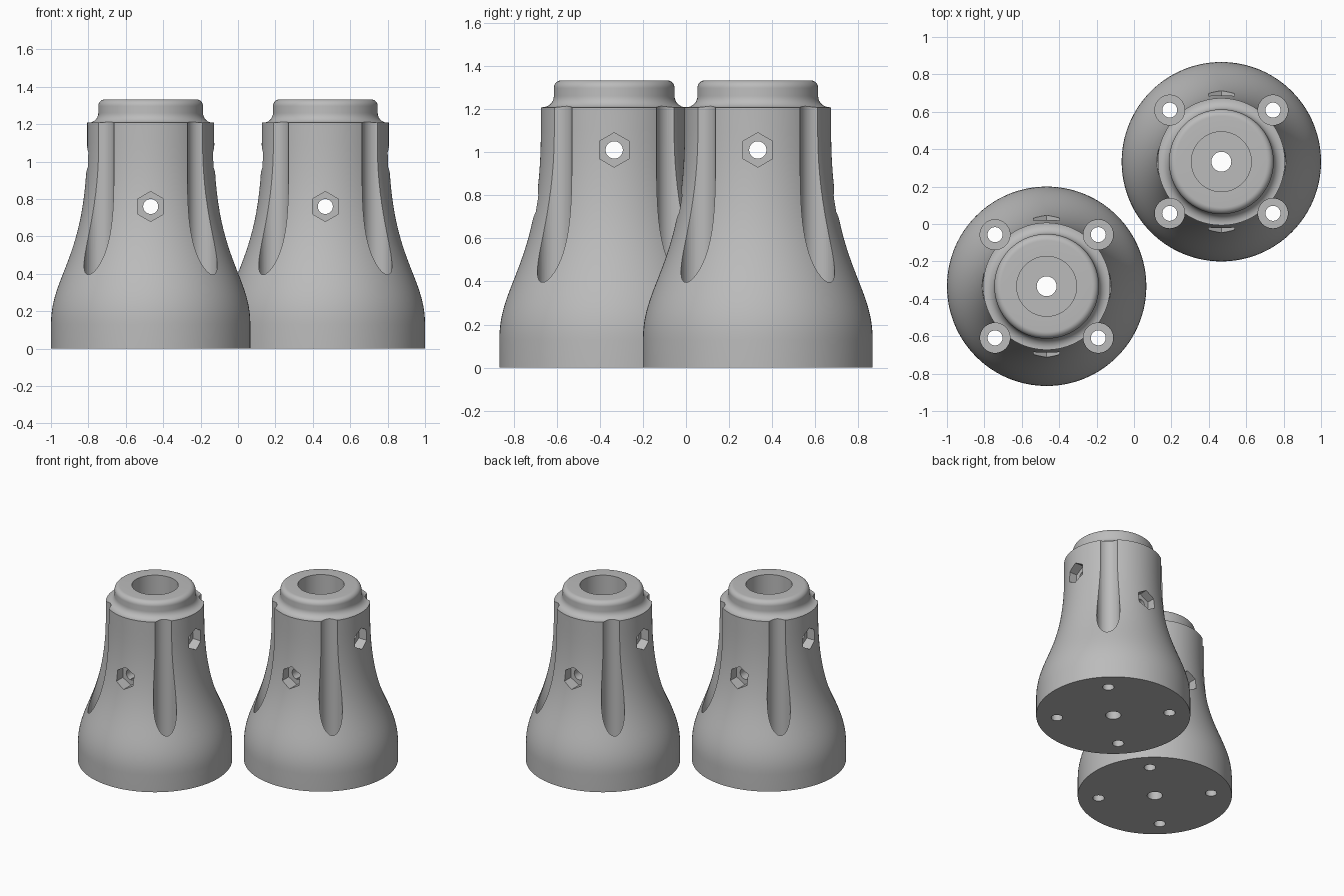
import bpy, bmesh, math
from mathutils import Matrix, Vector

if "Cube" in bpy.data.objects:
    bpy.data.objects.remove(bpy.data.objects["Cube"])

SIDES = 128
BASE_FLOOR = 0.133

grey = bpy.data.materials.new("light_grey")
grey.diffuse_color = (0.5, 0.5, 0.5, 1)
grey.use_nodes = True
grey.node_tree.nodes["Principled BSDF"].inputs["Base Color"].default_value = grey.diffuse_color


def arc(cx, cz, r, a0, a1, n=8):
    """Points on an arc of the profile, angles in degrees."""
    angles = [math.radians(a0 + (a1 - a0) * i / n) for i in range(n + 1)]
    return [(cx + r * math.cos(a), cz + r * math.sin(a)) for a in angles]


def flare(n=24):
    """S-curve from the wide foot to the narrow neck."""
    ctrl = [Vector(p) for p in ((0.533, 0.13), (0.533, 0.40), (0.34, 0.48), (0.34, 1.10))]
    pts = []
    for i in range(n + 1):
        t = i / n
        w = ((1 - t) ** 3, 3 * t * (1 - t) ** 2, 3 * t * t * (1 - t), t ** 3)
        pts.append(tuple(sum((c * k for c, k in zip(ctrl, w)), Vector((0, 0)))))
    return pts


def lathe(name, profile):
    """Revolve a closed (radius, z) profile into a ring-shaped solid."""
    bm = bmesh.new()
    rings = []
    for r, z in profile:
        rings.append([bm.verts.new((r * math.cos(2 * math.pi * i / SIDES),
                                    r * math.sin(2 * math.pi * i / SIDES), z))
                      for i in range(SIDES)])
    for a, b in zip(rings, rings[1:] + rings[:1]):
        for i in range(SIDES):
            j = (i + 1) % SIDES
            bm.faces.new((a[i], a[j], b[j], b[i]))
    bmesh.ops.recalc_face_normals(bm, faces=bm.faces)
    mesh = bpy.data.meshes.new(name)
    bm.to_mesh(mesh)
    bm.free()
    mesh.materials.append(grey)
    obj = bpy.data.objects.new(name, mesh)
    bpy.context.collection.objects.link(obj)
    return obj


def cut(target, radius, start, end, sides=48, spin=0.0):
    """Subtract a prism running between two points."""
    start, end = Vector(start), Vector(end)
    axis = end - start
    bm = bmesh.new()
    # frame keeps local x pointing up for horizontal prisms
    zdir = axis.normalized()
    xdir = Vector((0, 0, 1)) if abs(zdir.z) < 0.5 else Vector((1, 0, 0))
    ydir = zdir.cross(xdir)
    frame = Matrix((xdir, ydir, zdir)).transposed().to_4x4()
    bmesh.ops.create_cone(bm, cap_ends=True, segments=sides, radius1=radius,
                          radius2=radius, depth=axis.length,
                          matrix=Matrix.Rotation(spin, 4, 'Z'))
    bmesh.ops.transform(bm, verts=bm.verts,
                        matrix=Matrix.Translation((start + end) / 2) @ frame)
    mesh = bpy.data.meshes.new("cutter")
    bm.to_mesh(mesh)
    bm.free()
    cutter = bpy.data.objects.new("cutter", mesh)
    cutter.hide_render = True
    bpy.context.collection.objects.link(cutter)
    mod = target.modifiers.new("cut", 'BOOLEAN')
    mod.operation = 'DIFFERENCE'
    mod.solver = 'EXACT'
    mod.object = cutter
    bpy.context.view_layer.objects.active = target
    bpy.ops.object.modifier_apply(modifier=mod.name)
    bpy.data.objects.remove(cutter)


# Flared body with collar, top socket and centre hole
profile = [(0.053, 0), (0.533, 0)] + flare() + [(0.34, 1.208)]
profile += arc(0.332, 1.26, 0.052, 270, 180)
profile += arc(0.244, 1.297, 0.036, 0, 90)
profile += [(0.16, 1.333), (0.16, BASE_FLOOR), (0.053, BASE_FLOOR)]
body = lathe("flared_foot_left", profile)

# Screw holes with tall counterbores that open as grooves in the wall
for sx in (-1, 1):
    for sy in (-1, 1):
        x, y = 0.276 * sx, 0.276 * sy
        cut(body, 0.08, (x, y, BASE_FLOOR), (x, y, 1.5))
        cut(body, 0.04, (x, y, -0.1), (x, y, 0.3))

# Cross bolt holes with hexagonal nut pockets on both ends
for axis, z, wall in ((Vector((0, 1, 0)), 0.76, 0.36), (Vector((1, 0, 0)), 1.01, 0.341)):
    up = Vector((0, 0, z))
    cut(body, 0.04, up - axis * 0.7, up + axis * 0.7)
    for side in (-1, 1):
        inner = up + axis * side * (wall - 0.07)
        outer = up + axis * side * 0.6
        # first corner of the hexagon points straight up
        probe = bmesh.new()
        bmesh.ops.create_cone(probe, segments=6, radius1=1, radius2=1, depth=1)
        probe.verts.ensure_lookup_table()
        corner = probe.verts[0].co
        spin = -math.atan2(corner.y, corner.x)
        probe.free()
        cut(body, 0.08, inner, outer, sides=6, spin=spin)

# Smooth curved walls, sharp rims
bpy.ops.object.select_all(action='DESELECT')
body.select_set(True)
bpy.context.view_layer.objects.active = body
bpy.ops.object.shade_smooth_by_angle(angle=math.radians(30))

# Second foot placed diagonally behind
body.location = (-0.467, -0.333, 0)
twin = body.copy()
twin.data = body.data.copy()
twin.name = "flared_foot_right"
twin.location = (0.467, 0.333, 0)
bpy.context.collection.objects.link(twin)
